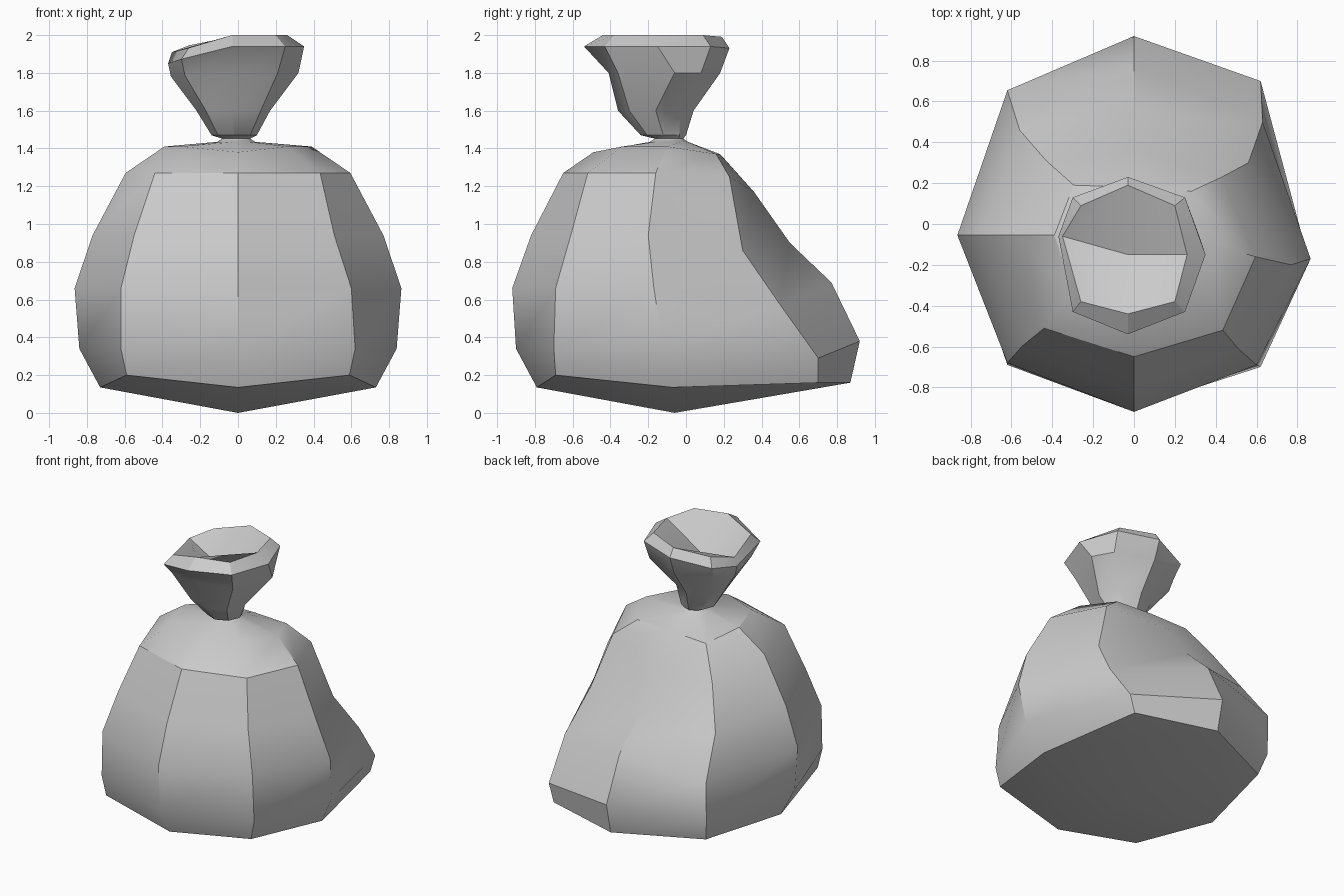
import bpy, bmesh, math

if "Cube" in bpy.data.objects:
    bpy.data.objects.remove(bpy.data.objects["Cube"])

bm = bmesh.new()


def ring(*points):
    return [bm.verts.new(p) for p in points]


def bridge(a, b):
    for i in range(8):
        j = (i + 1) % 8
        bm.faces.new((a[i], a[j], b[j], b[i]))


# Slumped body: per level  side z, front y z, front corner x y z, side x y,
# back right corner x y z, back y z
levels = [
    (.135, -.79, .135, .59, -.69, .20, .73, -.07, .58, .70, .16, .87, .16),
    (.34, -.90, .34, .62, -.70, .34, .84, -.12, .62, .70, .29, .92, .38),
    (.66, -.92, .66, .60, -.69, .66, .865, -.17, .63, .50, .57, .77, .69),
    (.94, -.82, .94, .51, -.61, .94, .77, -.20, .56, .30, .86, .55, .90),
    (1.27, -.65, 1.27, .435, -.52, 1.27, .595, -.16, .43, .23, 1.25, .36, 1.17),
    (1.41, -.49, 1.38, .26, -.34, 1.41, .39, -.10, .28, .16, 1.37, .18, 1.37),
]
# The back left corner sags differently, and the front left one is a bit fuller
back_left = [(-.58, .60, .16), (-.62, .65, .31), (-.62, .655, .60),
             (-.56, .46, .88), (-.43, .31, 1.15), (-.295, .19, 1.36)]
front_left_x = [-.59, -.62, -.62, -.55, -.44, -.30]
rings = []
for lv, bl, flx in zip(levels, back_left, front_left_x):
    z, fy, fz, dx, dy, dz, sx, sy, bx, by, bz, ky, kz = lv
    rings.append(ring((0, fy, fz), (dx, dy, dz), (sx, sy, z), (bx, by, bz), (0, ky, kz),
                      bl, (-sx, -.055, z), (flx, dy + .01, dz)))


# Tied neck
def oval(z, r, cx, cy):
    angles = [math.radians(45 * i - 90) for i in range(8)]
    return ring(*[(cx + r * math.cos(a), cy + r * math.sin(a), z) for a in angles])


rings.append(oval(1.435, .10, -.01, -.09))
rings.append(oval(1.452, .075, -.01, -.09))
rings.append(oval(1.47, .12, -.02, -.12))


# Flared opening, lower on its left side
def mouth(z, fy, ky, left, right, sy, ly, dxl, dxr, dy, by, drop, bxr):
    c = -.03
    return ring((c, fy, z), (dxr, dy, z), (right, sy, z), (bxr, by, z), (c, ky, z - drop * .1),
                (dxl, by, z - drop * .6), (left, ly, z - drop), (dxl, dy, z - drop * .75))


rings.append(mouth(1.60, -.36, .04, -.22, .17, -.16, -.12, -.17, .12, -.30, -.03, 0, .10))
rings.append(mouth(1.80, -.41, .18, -.355, .32, -.06, -.06, -.28, .21, -.36, .08, .02, .24))
rings.append(mouth(1.94, -.54, .23, -.37, .35, -.15, -.06, -.30, .25, -.43, .13, .09, .25))
rings.append(mouth(2.0, -.44, .19, -.35, .26, -.15, -.06, -.26, .20, -.38, .09, .09, .20))

for a, b in zip(rings, rings[1:]):
    bridge(a, b)


# Underside and shallow inside of the mouth: four quads meeting in a tip
def close(a, tip):
    t = bm.verts.new(tip)
    for i in range(0, 8, 2):
        bm.faces.new((a[i], a[i + 1], a[(i + 2) % 8], t))


close(rings[0], (0, -.06, 0))
close(rings[-1], (-.03, -.15, 1.81))
bmesh.ops.recalc_face_normals(bm, faces=bm.faces)

mesh = bpy.data.meshes.new("tied_sack")
bm.to_mesh(mesh)
bm.free()
sack = bpy.data.objects.new("tied_sack", mesh)
bpy.context.collection.objects.link(sack)
bpy.context.view_layer.objects.active = sack
sack.select_set(True)
bpy.ops.object.shade_smooth_by_angle(angle=math.radians(30))
